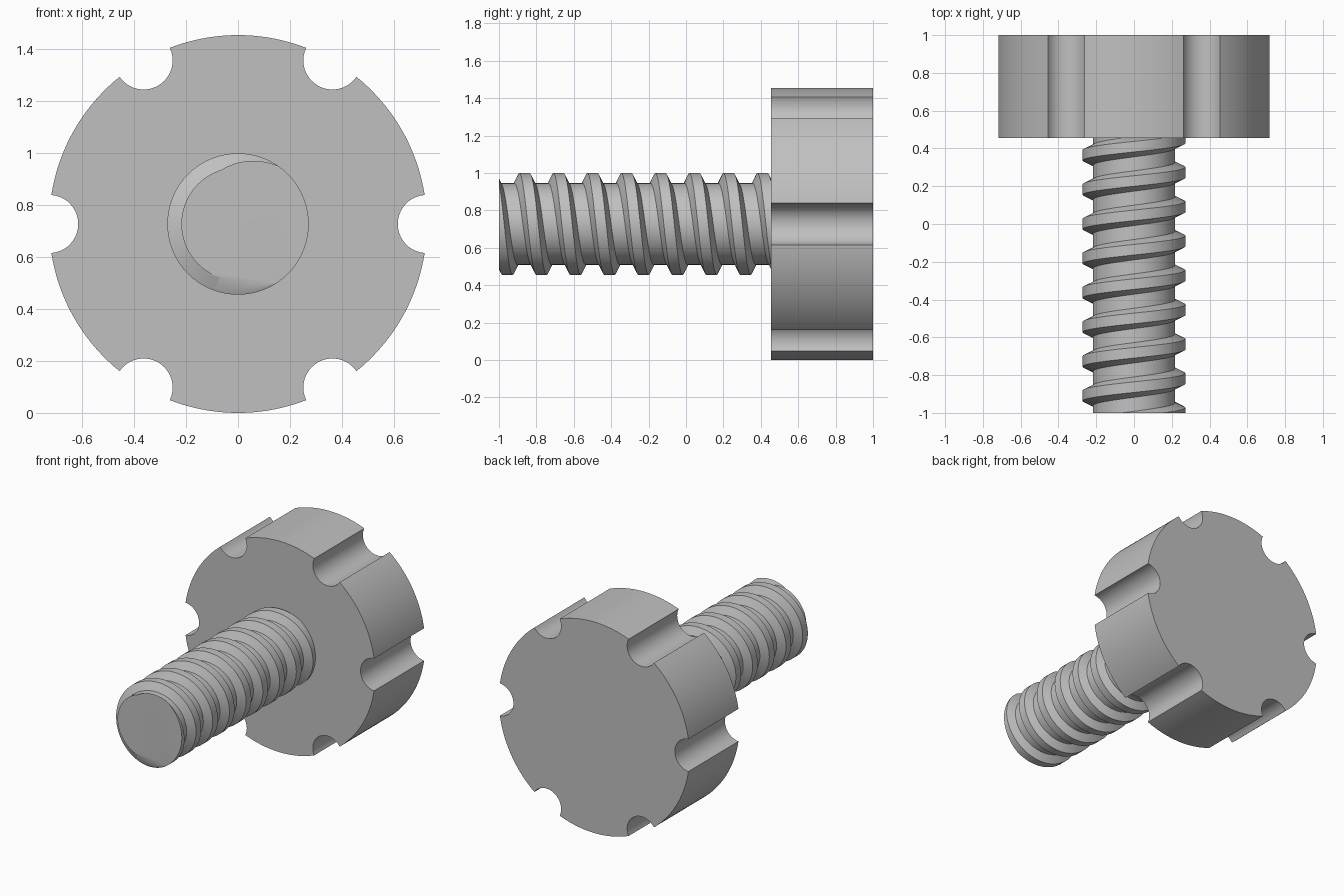
import bpy, bmesh, math
from math import sin, cos, pi

if "Cube" in bpy.data.objects:
    bpy.data.objects.remove(bpy.data.objects["Cube"])

ZC = 0.727                    # height of the common axis
R, NOTCH = 0.727, 0.112       # knob radius, grip notch radius
Y0, Y1, Y2 = -1.0, 0.455, 1.0 # rod tip, knob front, knob back
ROOT, CREST = 0.218, 0.272    # thread radii
PITCH = (Y1 - Y0) / 8

grey = bpy.data.materials.new("light_grey")
grey.diffuse_color = (0.53, 0.53, 0.53, 1)
grey.use_nodes = True
grey.node_tree.nodes["Principled BSDF"].inputs["Base Color"].default_value = grey.diffuse_color


def finish(bm, name):
    bmesh.ops.recalc_face_normals(bm, faces=bm.faces[:])
    me = bpy.data.meshes.new(name)
    bm.to_mesh(me)
    bm.free()
    me.materials.append(grey)
    ob = bpy.data.objects.new(name, me)
    bpy.context.collection.objects.link(ob)
    bpy.ops.object.select_all(action='DESELECT')
    ob.select_set(True)
    bpy.context.view_layer.objects.active = ob
    bpy.ops.object.shade_smooth_by_angle(angle=math.radians(30))
    return ob


# Knob: disc outline with six round grip notches, extruded along y
outline = []
h = 2 * math.asin(NOTCH / (2 * R))
for k in range(6):
    a = k * pi / 3
    cx, cz = R * cos(a), R * sin(a)
    start, sweep = a - pi / 2 - h / 2, pi - h
    for i in range(21):
        t = start - sweep * i / 20
        outline.append((cx + NOTCH * cos(t), cz + NOTCH * sin(t)))
    span = pi / 3 - 2 * h
    for i in range(1, 20):
        t = a + h + span * i / 20
        outline.append((R * cos(t), R * sin(t)))

bm = bmesh.new()
face = bm.faces.new([bm.verts.new((x, Y1, ZC + z)) for x, z in outline])
ext = bmesh.ops.extrude_face_region(bm, geom=[face], use_keep_orig=True)
moved = [g for g in ext["geom"] if isinstance(g, bmesh.types.BMVert)]
bmesh.ops.translate(bm, verts=moved, vec=(0, Y2 - Y1, 0))
finish(bm, "knob")

# Threaded rod: trapezoid thread profile wound around the axis
N = 72
profile = [(-0.054, ROOT), (-0.028, CREST), (0.028, CREST), (0.054, ROOT)]
bm = bmesh.new()
rows = []
for j in range(N):
    t = 2 * pi * j / N
    rows.append([bm.verts.new((r * cos(t), Y0 + PITCH * (k - j / N) + dy,
                               ZC + r * sin(t)))
                 for k in range(-1, 12) for dy, r in profile])
count = len(rows[0])
for j in range(N):
    nxt = rows[(j + 1) % N]
    back = 4 if j == N - 1 else 0      # closing the turn steps one pitch
    for i in range(back, count - 1):
        bm.faces.new((rows[j][i], rows[j][i + 1],
                      nxt[i + 1 - back], nxt[i - back]))

# Cut both rod ends square and cap them
for y, ny in ((Y0, -1), (Y1, 1)):
    bmesh.ops.bisect_plane(bm, geom=bm.verts[:] + bm.edges[:] + bm.faces[:],
                           dist=1e-6, plane_co=(0, y, 0),
                           plane_no=(0, ny, 0), clear_outer=True)
    rim = [e for e in bm.edges if e.is_boundary
           and all(abs(v.co.y - y) < 1e-4 for v in e.verts)]
    bmesh.ops.edgeloop_fill(bm, edges=rim)
finish(bm, "threaded_rod")
